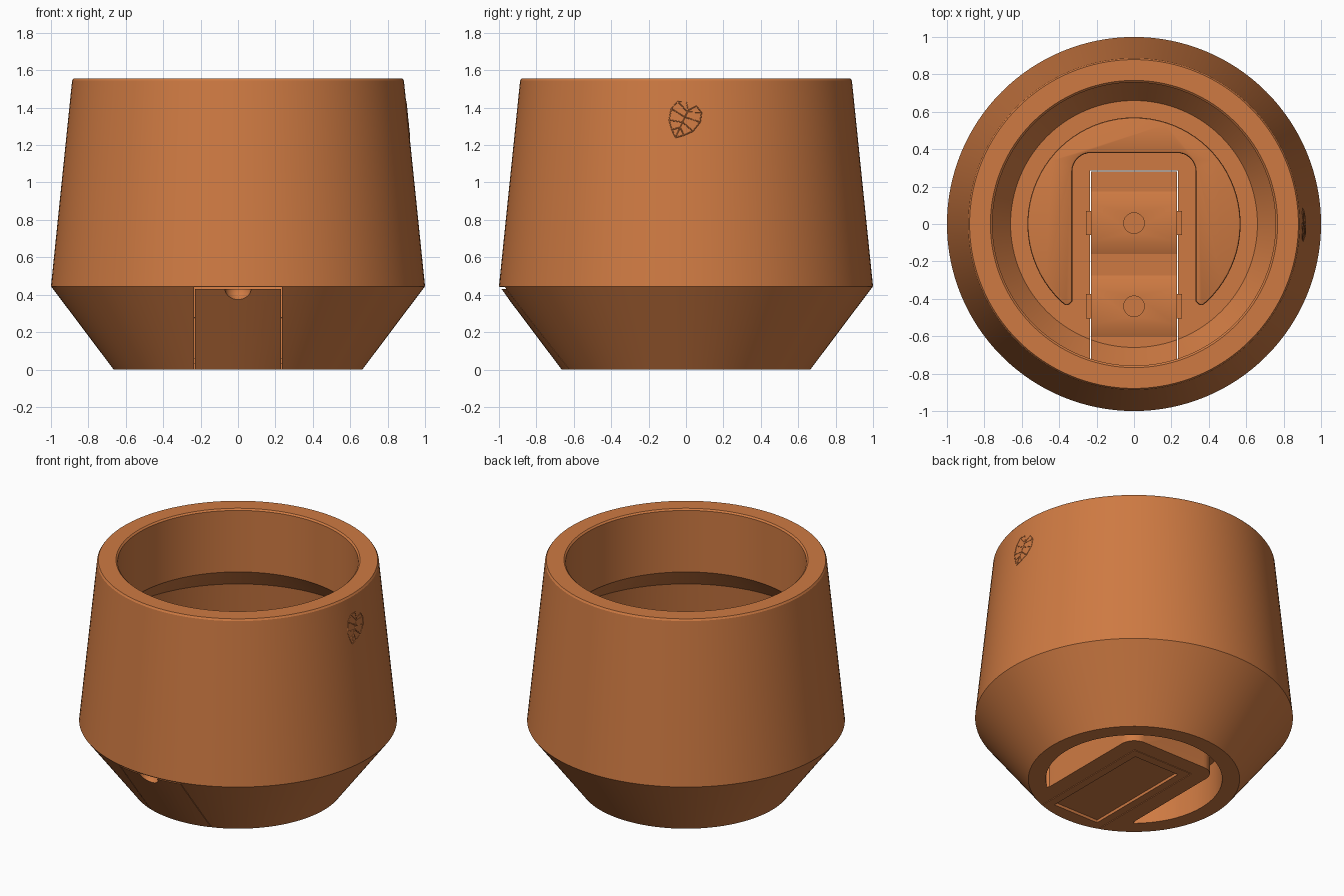
import bpy, bmesh, math
from mathutils import Matrix, Vector

cube = bpy.data.objects.get("Cube")
if cube:
    bpy.data.objects.remove(cube, do_unlink=True)

terracotta = bpy.data.materials.new("terracotta")
terracotta.use_nodes = True
terracotta.diffuse_color = (0.62, 0.195, 0.055, 1)
terracotta.node_tree.nodes["Principled BSDF"].inputs["Base Color"].default_value = terracotta.diffuse_color


def finish(bm, name):
    bmesh.ops.recalc_face_normals(bm, faces=bm.faces)
    mesh = bpy.data.meshes.new(name)
    bm.to_mesh(mesh)
    bm.free()
    mesh.materials.append(terracotta)
    obj = bpy.data.objects.new(name, mesh)
    bpy.context.collection.objects.link(obj)
    return obj


def lathe(name, profile, steps=128):
    bm = bmesh.new()
    verts = [bm.verts.new((r, 0, z)) for r, z in profile]
    edges = [bm.edges.new(pair) for pair in zip(verts, verts[1:])]
    bmesh.ops.spin(bm, geom=verts + edges, cent=(0, 0, 0), axis=(0, 0, 1),
                   angle=math.tau, steps=steps, use_duplicate=False)
    bmesh.ops.remove_doubles(bm, verts=bm.verts, dist=0.0001)
    return finish(bm, name)


def box(name, x0, x1, y0, y1, z0, z1):
    bm = bmesh.new()
    size = Matrix.Diagonal((x1 - x0, y1 - y0, z1 - z0, 1))
    centre = Matrix.Translation(((x0 + x1) / 2, (y0 + y1) / 2, (z0 + z1) / 2))
    bmesh.ops.create_cube(bm, size=1, matrix=centre @ size)
    return finish(bm, name)


def ball(name, radius, centre):
    bm = bmesh.new()
    bmesh.ops.create_uvsphere(bm, u_segments=32, v_segments=16, radius=radius,
                              matrix=Matrix.Translation(centre))
    return finish(bm, name)


def prism(name, outline, direction):
    """Extrude a closed outline along a direction."""
    bm = bmesh.new()
    face = bm.faces.new([bm.verts.new(p) for p in outline])
    new = bmesh.ops.extrude_face_region(bm, geom=[face])["geom"]
    bmesh.ops.translate(bm, vec=direction,
                        verts=[v for v in new if isinstance(v, bmesh.types.BMVert)])
    return finish(bm, name)


def crescent(name, radius, half, back, z0, z1):
    """Disc minus a rounded U that is open to the front."""
    corner = 0.1
    end = -0.43
    lip = half + 0.035
    start = -math.acos(lip / radius)
    pts = []
    for i in range(65):
        a = start + (math.pi - 2 * start) * i / 64
        pts.append((radius * math.cos(a), radius * math.sin(a)))
    side = [(half + 0.015, end), (half, end + 0.015)]
    for i in range(9):
        a = math.pi / 2 * i / 8
        side.append((half - corner + corner * math.cos(a), back - corner + corner * math.sin(a)))
    pts += [(-x, y) for x, y in side] + side[::-1]
    return prism(name, [(x, y, z0) for x, y in pts], (0, 0, z1 - z0))


def apply(obj, mod):
    bpy.context.view_layer.objects.active = obj
    bpy.ops.object.modifier_apply(modifier=mod.name)


def combine(obj, other, operation):
    mod = obj.modifiers.new(operation.lower(), "BOOLEAN")
    mod.operation = operation
    mod.solver = "EXACT"
    mod.object = other
    apply(obj, mod)
    bpy.data.objects.remove(other, do_unlink=True)


def bevel(obj, width):
    mod = obj.modifiers.new("bevel", "BEVEL")
    mod.width = width
    mod.segments = 2
    mod.limit_method = "ANGLE"
    mod.angle_limit = math.radians(60)
    apply(obj, mod)


# Pot shell: foot, flared base, tapered wall, thick collar, hollow inside
FLOOR = 0.04
outside = [(0, 0), (0.665, 0), (1, 0.445), (0.887, 1.545), (0.879, 1.557)]
inside = [(0.768, 1.557), (0.757, 1.547), (0.757, 1.12), (0.9, 0.97),
          (0.965, 0.45), (0.66, FLOOR), (0, FLOOR)]
pot = lathe("pot_body", outside + inside)

# Raised crescent inside the pot, hollow from below
dome = crescent("crescent_dome", 0.57, 0.33, 0.38, 0.01, 0.28)
bevel(dome, 0.012)
combine(pot, dome, "UNION")
combine(pot, crescent("crescent_cutter", 0.555, 0.345, 0.395, -0.1, 0.262), "DIFFERENCE")

# Slot for the hatch
combine(pot, box("slot_cutter", -0.235, 0.235, -1.2, 0.285, -0.1, 0.44), "DIFFERENCE")

# Hatch: an L-shaped slice of the shell with a thumb cup
hatch = lathe("hatch", outside + inside)
combine(hatch, ball("cup_wall", 0.1, (0, -0.97, 0.43)), "UNION")
combine(hatch, box("hatch_limit", -0.23, 0.23, -1.2, 0.28, -0.1, 0.43), "INTERSECT")
combine(hatch, lathe("outer_limit", outside + [(0, 1.557)]), "INTERSECT")
combine(hatch, ball("thumb_cutter", 0.07, (0, -0.98, 0.435)), "DIFFERENCE")
combine(hatch, box("recess_cutter", -0.175, 0.175, -0.57, 0.22, -0.1, 0.02), "DIFFERENCE")

# Two ridged pads on the hatch, each with a round socket and side tabs
parts = [pot, hatch]
for label, y in (("back", 0.005), ("front", -0.44)):
    half = 0.23
    front_foot = 0.165
    back_foot = 0.165 if label == "front" else 0.17
    section = [(-front_foot, FLOOR - 0.005), (-front_foot, FLOOR + 0.004), (-0.1, FLOOR + 0.03),
               (0.1, FLOOR + 0.03), (back_foot, FLOOR + 0.004), (back_foot, FLOOR - 0.005)]
    pad = prism(label + "_pad", [(-half, y + dy, z) for dy, z in section], (2 * half, 0, 0))
    socket = lathe("socket_cutter", [(0, 0.052), (0.055, 0.052), (0.055, 0.2), (0, 0.2)], 40)
    socket.data.transform(Matrix.Translation((0, y, 0)))
    combine(pad, socket, "DIFFERENCE")
    parts.append(pad)
    for side, sign in (("left", 1), ("right", -1)):
        x0, x1 = sorted((sign * 0.225, sign * 0.257))
        parts.append(box(f"{label}_{side}_tab", x0, x1, y - 0.065, y + 0.065, FLOOR - 0.01, FLOOR + 0.02))

# Small leaf ornament on the left wall, drawn with thin lines
rib = [(0.0, 0.05), (0.03, 0.09), (0.07, 0.07), (0.085, 0.02), (0.07, -0.04), (0.035, -0.08), (0, -0.11)]
lines = [[(0, 0.05), (0, -0.11)]]
for sign in (1, -1):
    lines.append([(sign * u, v) for u, v in rib])
    lines += [[(0, 0.04 - 0.03 * i), (sign * u, v)] for i, (u, v) in enumerate(rib[2:6])]

curve = bpy.data.curves.new("leaf_ornament", "CURVE")
curve.dimensions = "3D"
curve.bevel_depth = 0.003
curve.bevel_resolution = 0
curve.materials.append(terracotta)
tilt = Matrix.Rotation(math.radians(-25), 2)
for line in lines:
    spline = curve.splines.new("POLY")
    spline.points.add(len(line) - 1)
    for point, uv in zip(spline.points, line):
        u, v = tilt @ Vector(uv)
        z = 1.34 + v
        r = 0.887 + (1.545 - z) * 0.103
        a = (u - 0.01) / r
        point.co = (r * math.cos(a), r * math.sin(a), z, 1)
leaf = bpy.data.objects.new("leaf_ornament", curve)
bpy.context.collection.objects.link(leaf)

# Smooth round surfaces, keep edges sharp
bpy.ops.object.select_all(action="DESELECT")
for obj in parts:
    obj.select_set(True)
bpy.context.view_layer.objects.active = pot
bpy.ops.object.shade_smooth_by_angle(angle=math.radians(25))
